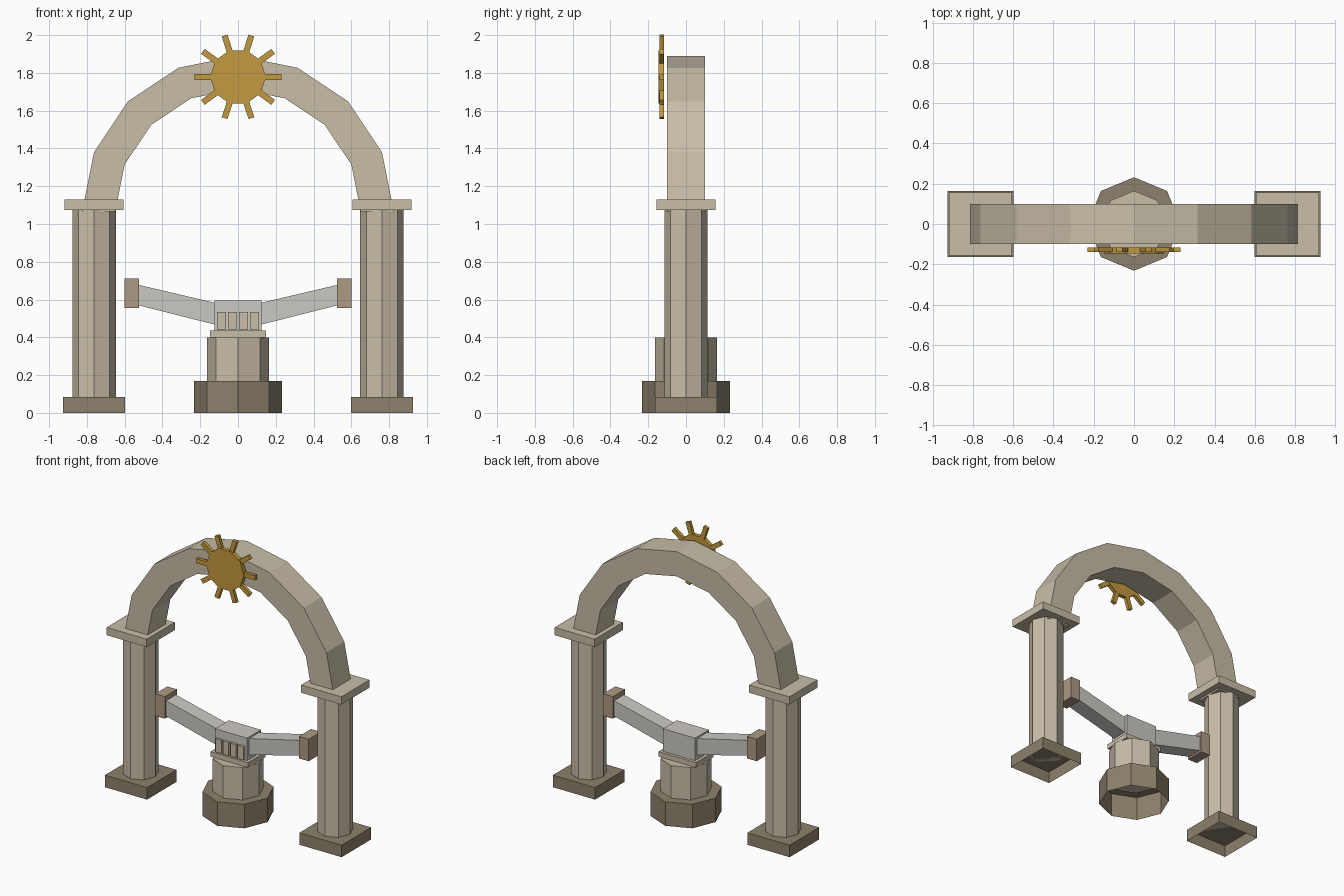
import bpy, bmesh
from math import sin, cos, pi, radians

if "Cube" in bpy.data.objects:
    bpy.data.objects.remove(bpy.data.objects["Cube"])


def material(name, rgb):
    m = bpy.data.materials.new(name)
    m.diffuse_color = (*rgb, 1)
    m.use_nodes = True
    m.node_tree.nodes["Principled BSDF"].inputs["Base Color"].default_value = m.diffuse_color
    return m


STONE = material("stone", (0.58, 0.51, 0.39))
BROWN = material("dark_stone", (0.27, 0.22, 0.15))
GREY = material("pale_stone", (0.60, 0.58, 0.54))
CUFF = material("cuff_stone", (0.42, 0.32, 0.23))
GOLD = material("gold", (0.54, 0.32, 0.05))


def prism(name, profile, lo, hi, axis, mat, open_bottom=False):
    """Extrude a 2D profile: (x, y) along z, or (x, z) along y."""
    place = (lambda p, h: (p[0], p[1], h)) if axis == "z" else (lambda p, h: (p[0], h, p[1]))
    bm = bmesh.new()
    a = [bm.verts.new(place(p, lo)) for p in profile]
    b = [bm.verts.new(place(p, hi)) for p in profile]
    n = len(profile)
    for i in range(n):
        j = (i + 1) % n
        bm.faces.new((a[i], a[j], b[j], b[i]))
    bm.faces.new(b)
    bottom = bm.faces.new(a[::-1])
    bmesh.ops.recalc_face_normals(bm, faces=bm.faces)
    if open_bottom:
        bmesh.ops.delete(bm, geom=[bottom], context="FACES_ONLY")
    mesh = bpy.data.meshes.new(name)
    bm.to_mesh(mesh)
    bm.free()
    mesh.materials.append(mat)
    ob = bpy.data.objects.new(name, mesh)
    bpy.context.collection.objects.link(ob)
    return ob


def ngon(n, r, cx=0.0, cy=0.0):
    return [(cx + r * cos(2 * pi * i / n), cy + r * sin(2 * pi * i / n)) for i in range(n)]


def rect(cx, cy, hx, hy):
    return [(cx - hx, cy - hy), (cx + hx, cy - hy), (cx + hx, cy + hy), (cx - hx, cy + hy)]


for s, side in ((-1, "left"), (1, "right")):
    # columns with plinth and capital
    x = 0.762 * s
    prism(f"{side}_column_base", rect(x, 0, 0.165, 0.165), 0, 0.085, "z", BROWN, True)
    prism(f"{side}_column", ngon(8, 0.115, x), 0.085, 1.08, "z", STONE)
    prism(f"{side}_capital", rect(x, 0, 0.157, 0.157), 1.075, 1.13, "z", STONE)
    # sloping arms and their end blocks
    arm = [(0.11 * s, 0.464), (0.54 * s, 0.573), (0.54 * s, 0.681), (0.11 * s, 0.58)]
    prism(f"{side}_arm", arm, -0.055, 0.055, "y", GREY)
    prism(f"{side}_arm_end", rect(0.563 * s, 0.633, 0.038, 0.078), -0.068, 0.068, "y", CUFF)

# arch, eight straight segments
ZC = 1.065
outer = [(0.825 * cos(pi * i / 8), ZC + 0.825 * sin(pi * i / 8)) for i in range(9)]
inner = [(0.65 * cos(pi * i / 8), ZC + 0.65 * sin(pi * i / 8)) for i in range(9)]
bm = bmesh.new()
rings = []
for o, i in zip(outer, inner):
    rings.append([bm.verts.new((p[0], y, p[1])) for p, y in
                  ((o, -0.1), (o, 0.1), (i, 0.1), (i, -0.1))])
for r, q in zip(rings, rings[1:]):
    for k in range(4):
        bm.faces.new((r[k], r[(k + 1) % 4], q[(k + 1) % 4], q[k]))
bm.faces.new(rings[0])
bm.faces.new(rings[-1])
bmesh.ops.recalc_face_normals(bm, faces=bm.faces)
mesh = bpy.data.meshes.new("arch")
bm.to_mesh(mesh)
bm.free()
mesh.materials.append(STONE)
bpy.context.collection.objects.link(bpy.data.objects.new("arch", mesh))

# central pedestal
prism("pedestal_base", ngon(8, 0.232), 0, 0.17, "z", BROWN, True)
prism("pedestal_shaft", ngon(8, 0.165), 0.165, 0.40, "z", STONE)
prism("pedestal_plate", rect(0, 0, 0.147, 0.098), 0.40, 0.435, "z", STONE)
prism("centre_block", rect(0, 0, 0.125, 0.078), 0.435, 0.595, "z", GREY)

# four raised panels on the block front
for i in range(4):
    x = -0.087 + 0.058 * i
    prism(f"front_panel_{i + 1}", rect(x, 0.488, 0.023, 0.047), -0.095, -0.07, "y", STONE)

# sun disc with ten rays
ZS = 1.779
prism("sun_disc", ngon(10, 0.148, 0, ZS), -0.146, -0.116, "y", GOLD)
for i in range(10):
    a = radians(36 * i)
    ray = [(u * cos(a) - v * sin(a), ZS + u * sin(a) + v * cos(a))
           for u, v in ((0.12, -0.016), (0.23, -0.016), (0.23, 0.016), (0.12, 0.016))]
    prism(f"sun_ray_{i + 1}", ray, -0.14, -0.117, "y", GOLD)
